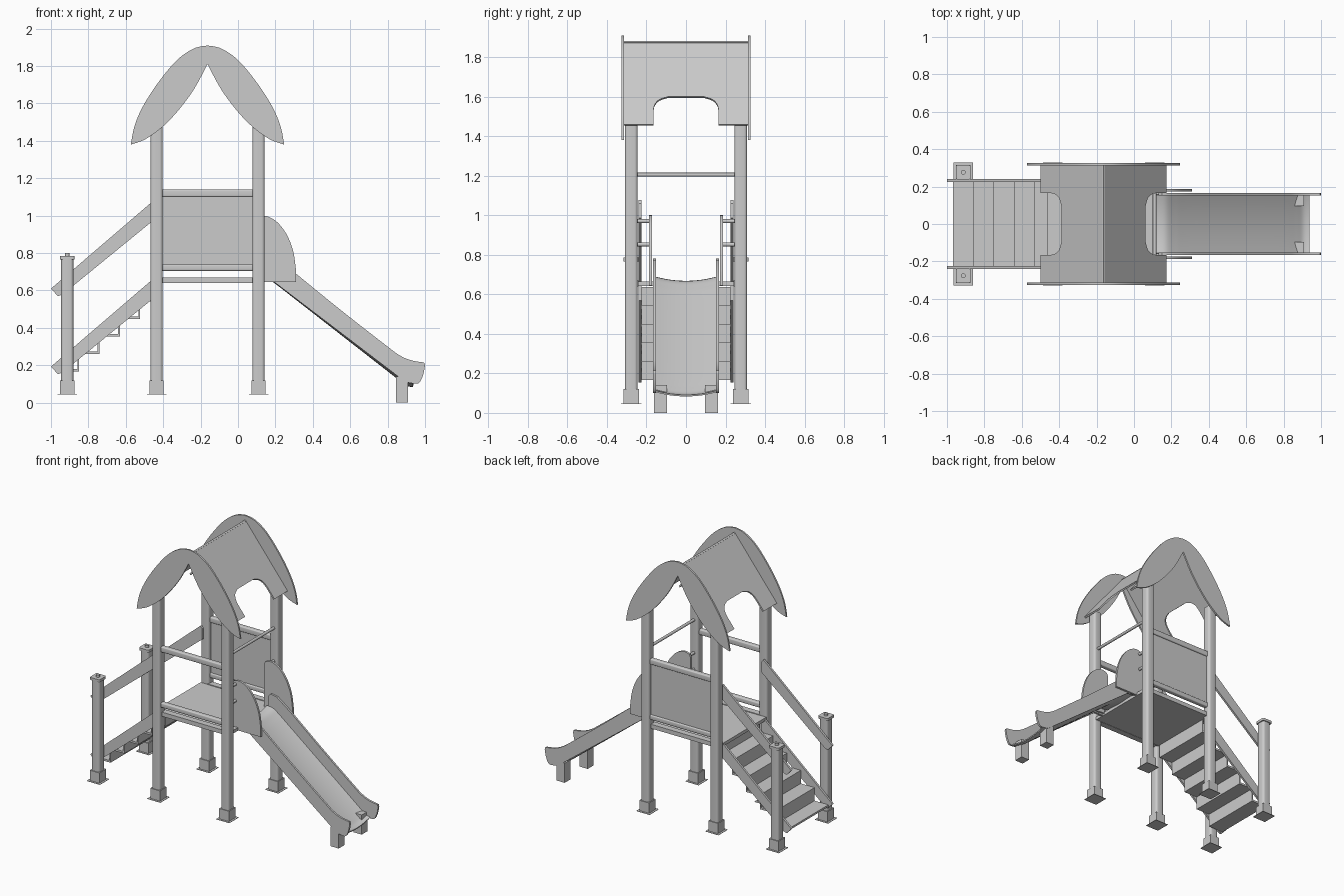
import bpy, bmesh, math
from mathutils import Vector, Matrix

if "Cube" in bpy.data.objects:
    bpy.data.objects.remove(bpy.data.objects["Cube"])


def finish(name, bm):
    bmesh.ops.recalc_face_normals(bm, faces=bm.faces[:])
    me = bpy.data.meshes.new(name)
    bm.to_mesh(me)
    bm.free()
    me.shade_smooth()
    me.set_sharp_from_angle(angle=math.radians(35))
    ob = bpy.data.objects.new(name, me)
    bpy.context.collection.objects.link(ob)
    return ob


def box(name, x0, x1, y0, y1, z0, z1, round_r=0.0, axis=2):
    """Box from limits; round_r rounds the edges parallel to one axis."""
    bm = bmesh.new()
    bmesh.ops.create_cube(bm, size=1)
    for v in bm.verts:
        v.co = Vector(((x0 + x1) / 2 + v.co.x * (x1 - x0),
                       (y0 + y1) / 2 + v.co.y * (y1 - y0),
                       (z0 + z1) / 2 + v.co.z * (z1 - z0)))
    if round_r:
        edges = [e for e in bm.edges
                 if abs(e.verts[0].co[axis] - e.verts[1].co[axis]) > 1e-5]
        bmesh.ops.bevel(bm, geom=edges, offset=round_r, segments=4,
                        profile=0.5, affect='EDGES')
    return finish(name, bm)


def plate(name, pts, depth):
    """Flat outline of 3D points, extruded along a vector."""
    bm = bmesh.new()
    f = bm.faces.new([bm.verts.new(p) for p in pts])
    geo = bmesh.ops.extrude_face_region(bm, geom=[f], use_keep_orig=True)['geom']
    moved = [g for g in geo if isinstance(g, bmesh.types.BMVert)]
    bmesh.ops.translate(bm, vec=Vector(depth), verts=moved)
    return finish(name, bm)


def side_plate(name, pts, y, t):
    """Outline in x/z, centred on y with thickness t."""
    return plate(name, [(x, y - t / 2, z) for x, z in pts], (0, t, 0))


def rod(name, a, b, r, n=16):
    a, b = Vector(a), Vector(b)
    bm = bmesh.new()
    rot = (b - a).to_track_quat('Z', 'Y').to_matrix().to_4x4()
    bmesh.ops.create_cone(bm, cap_ends=True, segments=n, radius1=r, radius2=r,
                          depth=(b - a).length,
                          matrix=Matrix.Translation((a + b) / 2) @ rot)
    return finish(name, bm)


def spline(pts, n=6):
    """Smooth curve through 2D points."""
    p = [Vector(q) for q in [pts[0], *pts, pts[-1]]]
    out = []
    for i in range(1, len(p) - 2):
        a, b, c, d = p[i - 1:i + 3]
        for k in range(n):
            t = k / n
            q = 0.5 * (2 * b + (c - a) * t + (2 * a - 5 * b + 4 * c - d) * t * t
                       + (3 * b - a - 3 * c + d) * t ** 3)
            out.append((q.x, q.y))
    return out + [tuple(pts[-1])]


PX = (-0.435, 0.11)      # tower post positions
SX = -0.913              # stair post position
PY = 0.277
CX = -0.163              # roof ridge

for s in (-1, 1):
    side = 'front' if s < 0 else 'back'
    y = s * PY
    # posts with footings and ground plates
    for label, x, top in (('stair', SX, 0.77), ('left', PX[0], 1.49), ('right', PX[1], 1.49)):
        box(f'{side}_{label}_post', x - .0325, x + .0325, y - .0325, y + .0325, .11, top, .016)
        box(f'{side}_{label}_footing', x - .038, x + .038, y - .038, y + .038, .046, .12)
        box(f'{side}_{label}_ground_plate', x - .052, x + .052, y - .052, y + .052, .044, .047)
    # stair post cap
    box(f'{side}_post_cap', SX - .039, SX + .039, y - .039, y + .039, .767, .785, .01)
    rod(f'{side}_cap_knob', (SX, y, .785), (SX, y, .80), .013)
    # stair handrail and stringer
    rail = [(-1, .61), (-.963, .57), (-.94, .577), (-.44, .985), (-.44, 1.06), (-.455, 1.078)]
    side_plate(f'{side}_handrail', rail, s * .232, .015)
    side_plate(f'{side}_stringer', [(x, z - .417) for x, z in rail], s * .232, .015)
    # horizontal side bars
    for label, z0, z1 in (('upper', 1.10, 1.14), ('lower', .705, .74)):
        box(f'{side}_{label}_bar', PX[0] + .02, PX[1] - .02, y - .017, y + .017, z0, z1, .008, 0)
    # slide entry guard with its spacers
    guard = spline([(.125, 1.0), (.16, .995), (.21, .965), (.26, .90), (.295, .81), (.31, .71)])
    side_plate(f'{side}_slide_guard',
               [(.085, .645), (.085, .97), (.095, .99)] + guard + [(.31, .645)], s * .18, .015)
    for z in (.97, .852):
        rod(f'{side}_guard_spacer', (.11, s * .18, z), (.11, s * .25, z), .01)
    # slide side wall
    wall = ([(.13, .655), (.13, .76), (.15, .78), (.20, .77)]
            + spline([(.31, .69), (.55, .495), (.80, .30), (.87, .25), (.93, .226), (.995, .215)])
            + spline([(1.0, .20), (.99, .15), (.968, .106), (.93, .104), (.89, .115), (.85, .145)])
            + [(.19, .648)])
    side_plate(f'{side}_slide_wall', wall, s * .16, .014)
    # slide foot
    box(f'{side}_slide_foot', .845, .91, s * .13 - .033, s * .13 + .033, 0, .14)
    # leaf-shaped gable board
    outer = spline([(0, 1.91), (.075, 1.893), (.165, 1.83), (.265, 1.71),
                    (.345, 1.585), (.39, 1.48), (.41, 1.38)])
    inner = spline([(.41, 1.38), (.33, 1.41), (.235, 1.48), (.15, 1.57), (.07, 1.68), (0, 1.81)])
    half = outer + inner[1:]
    outline = half + [(-x, z) for x, z in half[-2:0:-1]]
    side_plate(f'{side}_gable_board', [(CX + x, z) for x, z in outline], s * .32, .012)

# back panel
box('back_panel', PX[0] + .02, PX[1] - .02, PY - .007, PY + .007, .73, 1.11)

# platform deck and edge beams
box('platform', PX[0] - .03, PX[1] + .02, -.242, .242, .642, .665)
for s in (-1, 1):
    box('platform_beam', PX[0] + .02, PX[1] - .02, s * .262 - .022, s * .262 + .022, .64, .67)

# stair treads and risers
for i in range(5):
    x, z = -.968 + i * .109, .18 + i * .094
    box(f'tread_{i + 1}', x, x + .118, -.225, .225, z - .014, z)
    box(f'riser_{i + 1}', x + .109, x + .118, -.225, .225, z, z + .082)

# crossbar over the slide
rod('slide_crossbar', (PX[1], -.26, 1.205), (PX[1], .26, 1.205), .01)

# curved slide chute
path = spline([(.12, .69), (.17, .685), (.22, .652), (.30, .59), (.55, .395),
               (.80, .20), (.87, .145), (.905, .12), (.937, .113)])
bm = bmesh.new()
rows = []
N = 12
for x, z in path:
    rows.append([bm.verts.new((x, -.156 + .312 * k / N,
                               z - .022 * (1 - (2 * k / N - 1) ** 2))) for k in range(N + 1)])
for a, b in zip(rows, rows[1:]):
    for k in range(N):
        bm.faces.new((a[k], b[k], b[k + 1], a[k + 1]))
bmesh.ops.recalc_face_normals(bm, faces=bm.faces[:])
bmesh.ops.solidify(bm, geom=bm.faces[:], thickness=.008)
finish('slide_chute', bm)

# sloped roof panels with an arched notch at the lower edge
notch = spline([(.165, 1.53), (.158, 1.56), (.135, 1.585), (.09, 1.60)], 4)
edge = [(.315, 1.88), (.315, 1.46), (.165, 1.46)] + notch
edge += [(-y, z) for y, z in reversed(edge)]
for label, s in (('left', -1), ('right', 1)):
    pts = [(CX + s * (1.88 - z) * .80, y, z) for y, z in edge]
    plate(f'{label}_roof_panel', pts, (-s * .009, 0, -.007))
